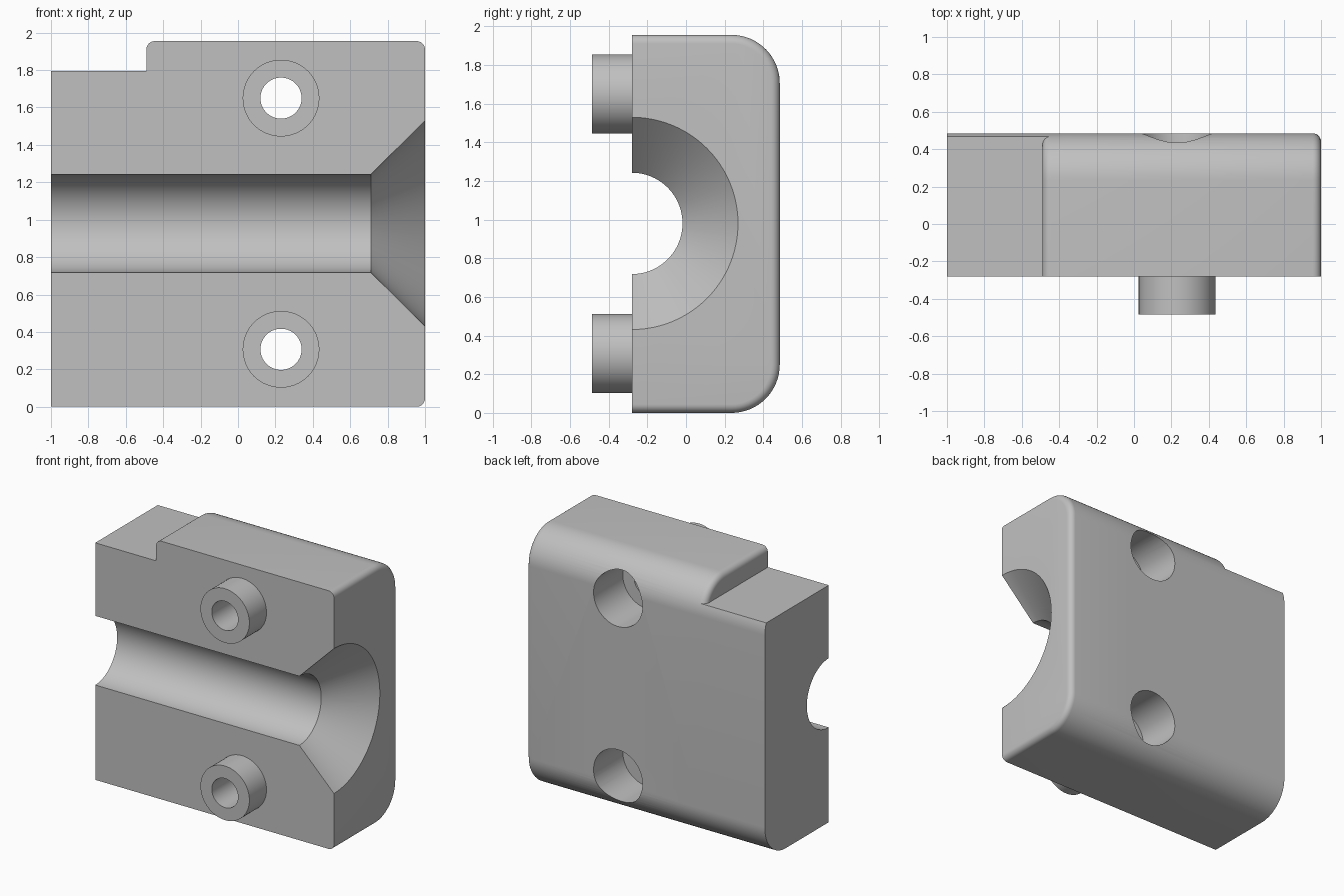
import bpy, bmesh, math
from mathutils import Matrix

if "Cube" in bpy.data.objects:
    bpy.data.objects.remove(bpy.data.objects["Cube"])

FRONT, BACK, TOP, STEP = -0.28, 0.485, 1.955, 1.795
R, EDGE, BUMP_X = 0.25, 0.045, -0.49      # back fillet, small edge fillet, step position
HOLES = [(0.23, 0.307), (0.23, 1.65)]     # x, z of the two bolt positions

grey = bpy.data.materials.new("plain grey")
grey.diffuse_color = (0.53, 0.53, 0.53, 1)
grey.use_nodes = True
grey.node_tree.nodes["Principled BSDF"].inputs["Base Color"].default_value = grey.diffuse_color


def finish(name, bm):
    bmesh.ops.recalc_face_normals(bm, faces=bm.faces)
    mesh = bpy.data.meshes.new(name)
    bm.to_mesh(mesh)
    bm.free()
    mesh.materials.append(grey)
    ob = bpy.data.objects.new(name, mesh)
    bpy.context.collection.objects.link(ob)
    return ob


def section(x, low=0.0, up=0.0, cap=9.0):
    """Cross-section at x; low/up shrink the lower and upper parts, cap limits height."""
    cy, pts = BACK - R, [(FRONT, low)]

    def arc(cz, r, a0, a1, n):
        for i in range(n + 1):
            a = a0 + (a1 - a0) * i / n
            pts.append((cy + r * math.cos(a), cz + r * math.sin(a)))
    arc(R, R - low, -math.pi / 2, 0, 16)
    rise = STEP - (TOP - R)
    arc(TOP - R, R - low, 0, math.asin(rise / (R - low)), 5)
    arc(TOP - R, R - up, math.asin(rise / (R - up)), math.pi / 2, 12)
    pts.append((FRONT, TOP - up))
    return [(x, y, min(z, cap)) for y, z in pts]


def loft(name, rings):
    bm = bmesh.new()
    loops = [[bm.verts.new(p) for p in ring] for ring in rings]
    n = len(loops[0])
    for a, b in zip(loops, loops[1:]):
        for i in range(n):
            j = (i + 1) % n
            bm.faces.new((a[i], a[j], b[j], b[i]))
    bm.faces.new(loops[0])
    bm.faces.new(loops[-1])
    bmesh.ops.remove_doubles(bm, verts=bm.verts, dist=1e-5)
    bmesh.ops.dissolve_degenerate(bm, edges=bm.edges, dist=1e-5)
    return finish(name, bm)


def cylinder(name, x, z, r, y0, y1):
    bm = bmesh.new()
    bmesh.ops.create_cone(bm, cap_ends=True, segments=64, radius1=r, radius2=r, depth=y1 - y0,
                          matrix=Matrix.Translation((x, (y0 + y1) / 2, z)) @ Matrix.Rotation(math.pi / 2, 4, 'X'))
    return finish(name, bm)


def combine(target, tool, op):
    m = target.modifiers.new(op.lower(), 'BOOLEAN')
    m.operation, m.object, m.solver = op, tool, 'EXACT'
    bpy.context.view_layer.objects.active = target
    bpy.ops.object.modifier_apply(modifier=m.name)
    bpy.data.objects.remove(tool)


# Block: low step on the left, rounded raised part, rounded right end
steps = [math.pi / 2 * i / 6 for i in range(7)]
rings = [section(-1, up=EDGE, cap=STEP), section(BUMP_X, up=EDGE, cap=STEP)]
rings += [section(BUMP_X + EDGE * (1 - math.cos(a)), up=EDGE * (1 - math.sin(a))) for a in steps]
for a in steps:
    d = EDGE * (1 - math.cos(a))
    rings.append(section(1 - EDGE + EDGE * math.sin(a), d, d))
block = loft("clamp_block", rings)

# Half-round channel with a flared mouth
channel = [[(x, FRONT + r * math.cos(math.tau * i / 96), 0.98 + r * math.sin(math.tau * i / 96))
            for i in range(96)] for x, r in ((-1.2, 0.262), (0.71, 0.262), (1.1, 0.648))]
combine(block, loft("channel_cutter", channel), 'DIFFERENCE')

# Bosses on the front, counterbores in the back, bolt holes through both
for x, z in HOLES:
    combine(block, cylinder("boss", x, z, 0.205, -0.485, -0.2), 'UNION')
    combine(block, cylinder("counterbore", x, z, 0.205, 0.135, 0.7), 'DIFFERENCE')
    combine(block, cylinder("bolt_hole", x, z, 0.11, -0.7, 0.3), 'DIFFERENCE')

# Smooth curved faces, keep sharp edges
bpy.ops.object.select_all(action='DESELECT')
block.select_set(True)
bpy.context.view_layer.objects.active = block
bpy.ops.object.shade_smooth_by_angle(angle=math.radians(25))
